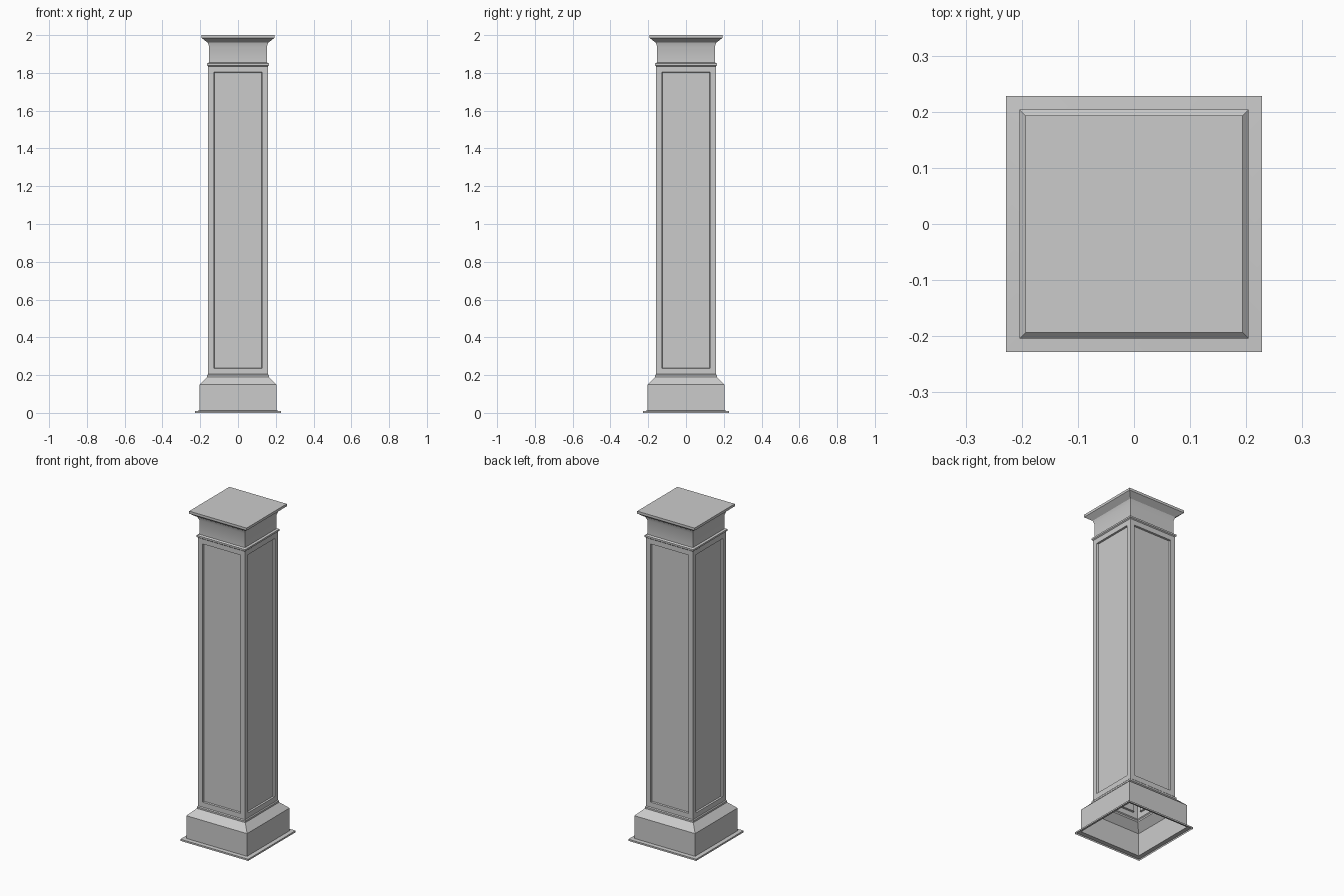
import bpy, bmesh

if "Cube" in bpy.data.objects:
    bpy.data.objects.remove(bpy.data.objects["Cube"])

# Square column profile: (half width, height), open underneath
PROFILE = [
    (0.228, 0.0), (0.228, 0.01), (0.204, 0.012),      # foot flange
    (0.204, 0.15), (0.163, 0.19), (0.163, 0.20),      # plinth and slope
    (0.158, 0.205), (0.158, 1.835),                   # shaft
    (0.164, 1.84), (0.164, 1.85), (0.153, 1.855),     # collar
    (0.153, 1.94), (0.160, 1.96), (0.193, 1.985),     # neck and flare
    (0.193, 2.0),                                     # cap rim
]
SHAFT_SEGMENT = 6
CORNERS = [(-1, -1), (1, -1), (1, 1), (-1, 1)]

bm = bmesh.new()
rings = [[bm.verts.new((sx * r, sy * r, z)) for sx, sy in CORNERS]
         for r, z in PROFILE]

# Walls between successive square rings
shaft_faces = []
for i in range(len(rings) - 1):
    lo, hi = rings[i], rings[i + 1]
    for k in range(4):
        n = (k + 1) % 4
        face = bm.faces.new((lo[k], lo[n], hi[n], hi[k]))
        if i == SHAFT_SEGMENT:
            shaft_faces.append(face)

# Flat cap top
bm.faces.new(rings[-1])
bm.normal_update()

# Recessed panel on each shaft side
bmesh.ops.inset_individual(bm, faces=shaft_faces, thickness=0.043, depth=0.0)
bmesh.ops.inset_individual(bm, faces=shaft_faces, thickness=0.003, depth=-0.01)

mesh = bpy.data.meshes.new("square_column")
bm.to_mesh(mesh)
bm.free()
column = bpy.data.objects.new("square_column", mesh)
bpy.context.collection.objects.link(column)
bpy.context.view_layer.objects.active = column
column.select_set(True)
bpy.ops.object.shade_smooth_by_angle()
